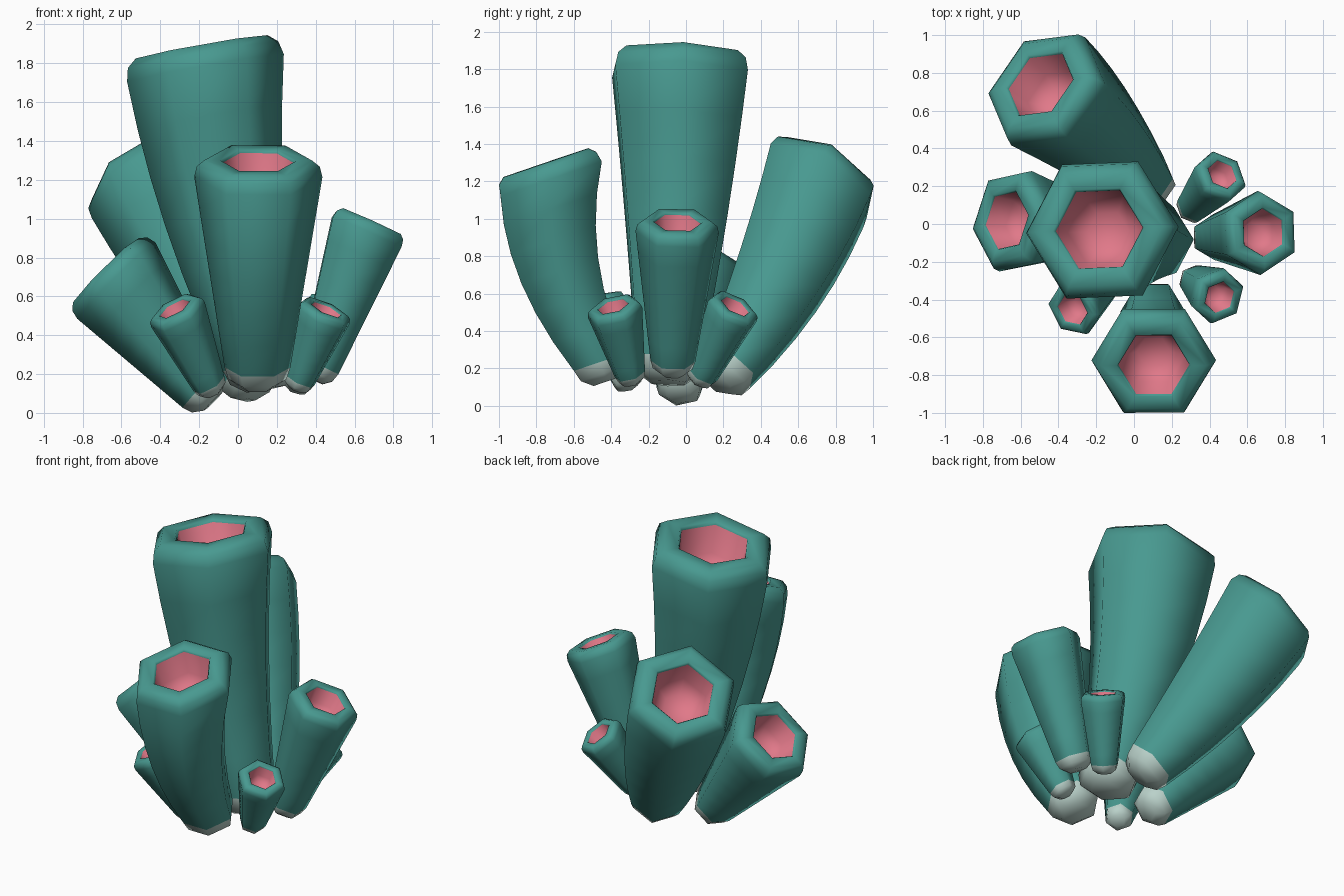
import bpy, bmesh, math
from mathutils import Vector

if "Cube" in bpy.data.objects:
    bpy.data.objects.remove(bpy.data.objects["Cube"])


def material(name, rgb):
    m = bpy.data.materials.new(name)
    m.diffuse_color = (*rgb, 1)
    m.use_nodes = True
    m.node_tree.nodes["Principled BSDF"].inputs["Base Color"].default_value = m.diffuse_color
    return m


MATS = [material("teal skin", (0.065, 0.32, 0.28)),
        material("pink inside", (0.75, 0.19, 0.25)),
        material("pale root", (0.49, 0.64, 0.59))]
SKIN, INSIDE, ROOT = 0, 1, 2


def tube(name, base, top, r0, r1, phase=0, bow=(0, 0, 0), tilt=1.25, bulge=0):
    """Six-sided flaring tube with rounded root, soft rim and hollow mouth."""
    base, top, bow = Vector(base), Vector(top), Vector(bow)
    chord = top - base
    n = Vector((chord.x * tilt, chord.y * tilt, chord.z)).normalized()
    u = (Vector((1, 0, 0)) - n * n.x).normalized()
    v = n.cross(u)
    rings = []  # (centre, radius, material of the band that ends here)
    # rounded root
    for d, k in ((0.65, 0.5), (0.38, 0.88)):
        rings.append((base - n * d * r0, r0 * k, ROOT))
    rings.append((base, r0, ROOT))
    # flaring, slightly bowed wall
    end = top - n * 0.27 * r1
    for i in range(1, 7):
        s = i / 6
        arch = 4 * s * (1 - s)
        rings.append((base.lerp(end, s) + bow * arch,
                      r0 + (r1 - r0) * s + bulge * arch, SKIN))
    # soft rim, then the hollow cup
    for d, k, m in ((0.1, 0.96, SKIN), (0, 0.84, SKIN), (0, 0.6, SKIN),
                    (0.05, 0.57, SKIN), (0.5, 0.5, INSIDE), (0.7, 0.27, INSIDE)):
        rings.append((top - n * d * r1, r1 * k, m))

    bm = bmesh.new()
    loops = []
    for c, r, _ in rings:
        loop = []
        for j in range(6):
            a = math.radians(phase + 60 * j)
            loop.append(bm.verts.new(c + (u * math.cos(a) + v * math.sin(a)) * r))
        loops.append(loop)
    for i in range(1, len(loops)):
        lo, hi = loops[i - 1], loops[i]
        for j in range(6):
            k = (j + 1) % 6
            bm.faces.new((lo[j], lo[k], hi[k], hi[j])).material_index = rings[i][2]
    bm.faces.new(loops[0][::-1]).material_index = ROOT
    bm.faces.new(loops[-1]).material_index = INSIDE
    me = bpy.data.meshes.new(name)
    bm.to_mesh(me)
    bm.free()
    for m in MATS:
        me.materials.append(m)
    ob = bpy.data.objects.new(name, me)
    bpy.context.collection.objects.link(ob)
    bpy.context.view_layer.objects.active = ob
    ob.select_set(True)
    bpy.ops.object.shade_smooth_by_angle(angle=math.radians(70))
    ob.select_set(False)


# large tubes
tube("tall_centre_tube", (0.12, -0.09, 0.25), (-0.187, -0.028, 1.885), 0.2, 0.41, 2,
     (-0.045, 0.01, 0), 0.95, 0.005)
tube("front_tube", (0.1, -0.46, 0.235), (0.105, -0.75, 1.3), 0.17, 0.33, 0, (0, -0.085, 0))
tube("back_left_tube", (0.06, 0.22, 0.2), (-0.5, 0.745, 1.25), 0.17, 0.35, -10,
     (-0.01, 0.035, -0.01), 1.25, 0.02)
# medium tubes
tube("right_tube", (0.42, -0.07, 0.24), (0.687, -0.045, 0.985), 0.12, 0.223, 32)
tube("left_tube", (-0.19, -0.03, 0.12), (-0.68, 0.02, 0.735), 0.135, 0.285, 5)
# small tubes
tube("small_front_left_tube", (-0.15, -0.32, 0.15), (-0.328, -0.456, 0.54), 0.09, 0.155, 0)
tube("small_front_right_tube", (0.32, -0.3, 0.17), (0.455, -0.39, 0.535), 0.085, 0.152, 15)
tube("small_back_right_tube", (0.31, 0.09, 0.17), (0.47, 0.265, 0.535), 0.09, 0.148, -10)
